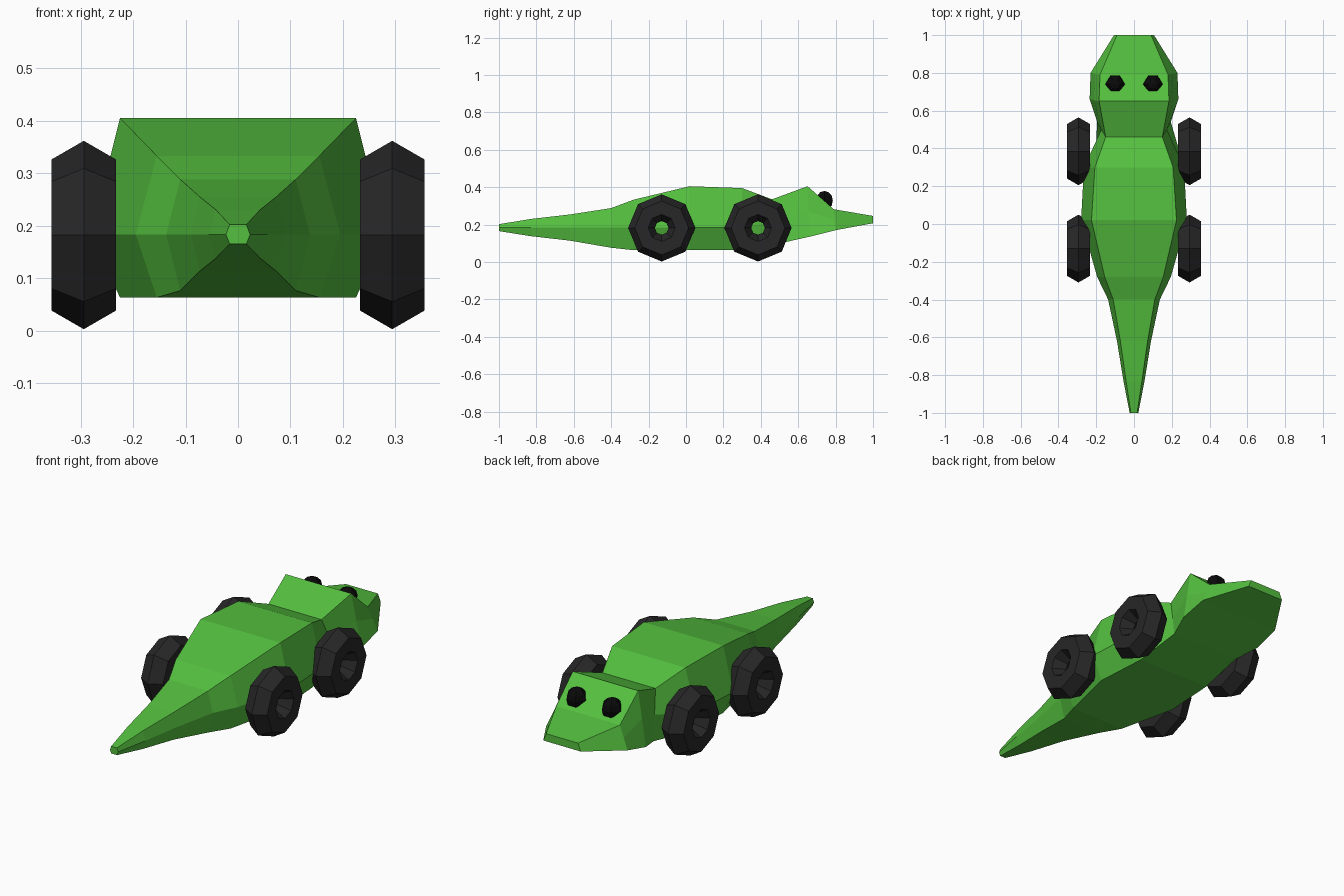
import bpy, bmesh, math

if "Cube" in bpy.data.objects:
    bpy.data.objects.remove(bpy.data.objects["Cube"])


def material(name, rgb):
    m = bpy.data.materials.new(name)
    m.diffuse_color = (*rgb, 1)
    m.use_nodes = True
    m.node_tree.nodes["Principled BSDF"].inputs["Base Color"].default_value = m.diffuse_color
    return m


green = material("green", (0.09, 0.53, 0.05))
rubber = material("rubber", (0.02, 0.02, 0.02))
black = material("black", (0.003, 0.003, 0.003))


def finish(bm, name, mat):
    bmesh.ops.recalc_face_normals(bm, faces=bm.faces)
    me = bpy.data.meshes.new(name)
    bm.to_mesh(me)
    bm.free()
    me.materials.append(mat)
    ob = bpy.data.objects.new(name, me)
    bpy.context.collection.objects.link(ob)
    return ob


# Tail and torso sections: y, (top half width, z), (middle), (bottom)
torso = [
    (-1.00, (.016, .202), (.023, .183), (.016, .165)),
    (-0.83, (.042, .230), (.056, .183), (.042, .138)),
    (-0.62, (.072, .254), (.090, .183), (.072, .114)),
    (-0.40, (.110, .288), (.137, .183), (.110, .076)),
    (-0.28, (.155, .333), (.195, .183), (.155, .063)),
    (0.02, (.225, .405), (.280, .183), (.225, .063)),
    (0.30, (.207, .395), (.265, .183), (.207, .063)),
]
rings = [[(w, y, z) for w, z in sec] for y, *sec in torso]
# Neck, then flat-sided head sections: top and bottom corners
for top, bottom in [((.150, .46, .335), (.195, .54, .108)),
                    ((.185, .65, .405), (.235, .66, .135)),
                    ((.180, .79, .282), (.230, .80, .170)),
                    ((.090, 1.0, .246), (.106, 1.0, .207))]:
    mid = tuple((a + b) / 2 for a, b in zip(top, bottom))
    rings.append([top, mid, bottom])

# Body: loft through mirrored six-sided rings
bm = bmesh.new()
loops = []
for ring in rings:
    mirrored = [(-x, y, z) for x, y, z in reversed(ring)]
    loops.append([bm.verts.new(p) for p in ring + mirrored])
for a, b in zip(loops, loops[1:]):
    for i in range(6):
        j = (i + 1) % 6
        bm.faces.new((a[i], a[j], b[j], b[i]))
bm.faces.new(loops[0])
bm.faces.new(loops[-1])
finish(bm, "body", green)


# Wheels: eight-sided rings with a hexagonal tyre section
def wheel(name, x, y, major=0.108, minor=0.0715):
    bm = bmesh.new()
    grid = []
    for i in range(8):
        a = i * math.tau / 8
        row = []
        for k in range(6):
            t = k * math.tau / 6
            r = major + minor * math.cos(t)
            row.append(bm.verts.new((minor * math.sin(t), r * math.cos(a), r * math.sin(a))))
        grid.append(row)
    for i in range(8):
        for k in range(6):
            n, m = (i + 1) % 8, (k + 1) % 6
            bm.faces.new((grid[i][k], grid[n][k], grid[n][m], grid[i][m]))
    finish(bm, name, rubber).location = (x, y, 0.182)


for side, s in (("left", -1), ("right", 1)):
    wheel(f"{side}_head_end_wheel", s * 0.294, 0.385)
    wheel(f"{side}_tail_end_wheel", s * 0.294, -0.13)
    # Eyes
    bm = bmesh.new()
    bmesh.ops.create_uvsphere(bm, u_segments=6, v_segments=6, radius=0.052)
    eye = finish(bm, f"{side}_eye", black)
    eye.location = (s * 0.10, 0.74, 0.328)
    eye.rotation_euler.z = math.radians(30)
